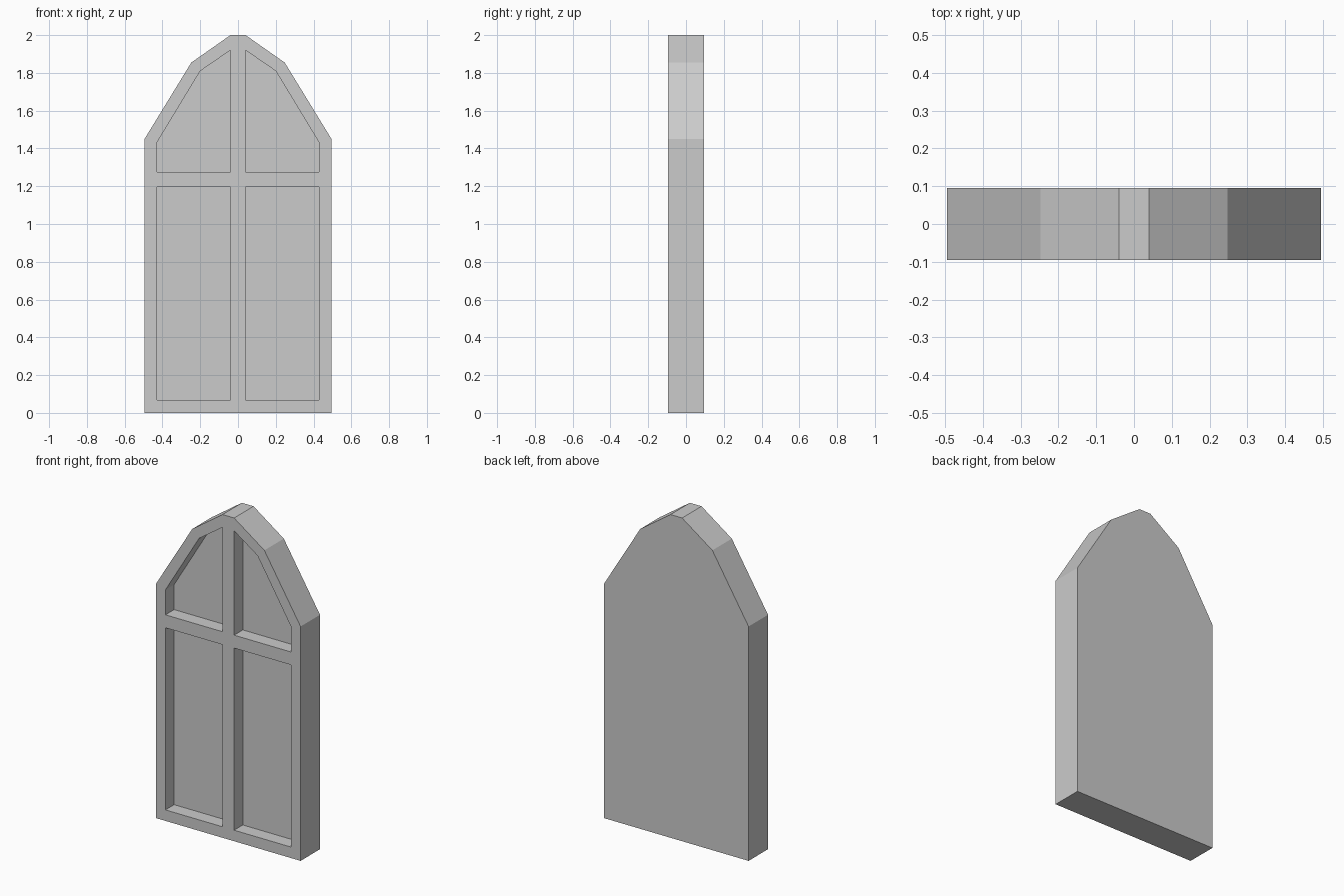
import bpy, bmesh

if "Cube" in bpy.data.objects:
    bpy.data.objects.remove(bpy.data.objects["Cube"])

HALF_DEPTH = 0.095
PANE_Y = -0.01          # front surface of the recessed panes


def prism(name, profile, y0, y1):
    """Extrude an (x, z) profile from y0 to y1."""
    bm = bmesh.new()
    face = bm.faces.new([bm.verts.new((x, y0, z)) for x, z in profile])
    ext = bmesh.ops.extrude_face_region(bm, geom=[face])
    verts = [v for v in ext["geom"] if isinstance(v, bmesh.types.BMVert)]
    bmesh.ops.translate(bm, vec=(0, y1 - y0, 0), verts=verts)
    bmesh.ops.recalc_face_normals(bm, faces=bm.faces)
    mesh = bpy.data.meshes.new(name)
    bm.to_mesh(mesh)
    bm.free()
    obj = bpy.data.objects.new(name, mesh)
    bpy.context.collection.objects.link(obj)
    return obj


def mirrored(points):
    return [(-x, z) for x, z in points]


# Arched window slab
right_edge = [(0.495, 0), (0.495, 1.45), (0.247, 1.855), (0.04, 2.0)]
window = prism("window_frame", right_edge + mirrored(right_edge)[::-1],
               -HALF_DEPTH, HALF_DEPTH)

# Pane recesses: tall lower pane and pointed upper pane on each side
lower_pane = [(0.04, 0.068), (0.43, 0.068), (0.43, 1.195), (0.04, 1.195)]
upper_pane = [(0.04, 1.275), (0.43, 1.275), (0.43, 1.43), (0.2, 1.81), (0.04, 1.92)]
cutters = []
for label, pane in (("lower", lower_pane), ("upper", upper_pane)):
    for side, profile in (("right", pane), ("left", mirrored(pane))):
        cutter = prism(f"{label}_{side}_pane_cutter", profile, -0.2, PANE_Y)
        cutter.hide_render = True
        cutters.append(cutter)
        mod = window.modifiers.new(cutter.name, "BOOLEAN")
        mod.operation = "DIFFERENCE"
        mod.solver = "EXACT"
        mod.object = cutter

# Apply the cuts and drop the cutters
bpy.context.view_layer.objects.active = window
window.select_set(True)
for name in [m.name for m in window.modifiers]:
    bpy.ops.object.modifier_apply(modifier=name)
for cutter in cutters:
    bpy.data.objects.remove(cutter, do_unlink=True)
